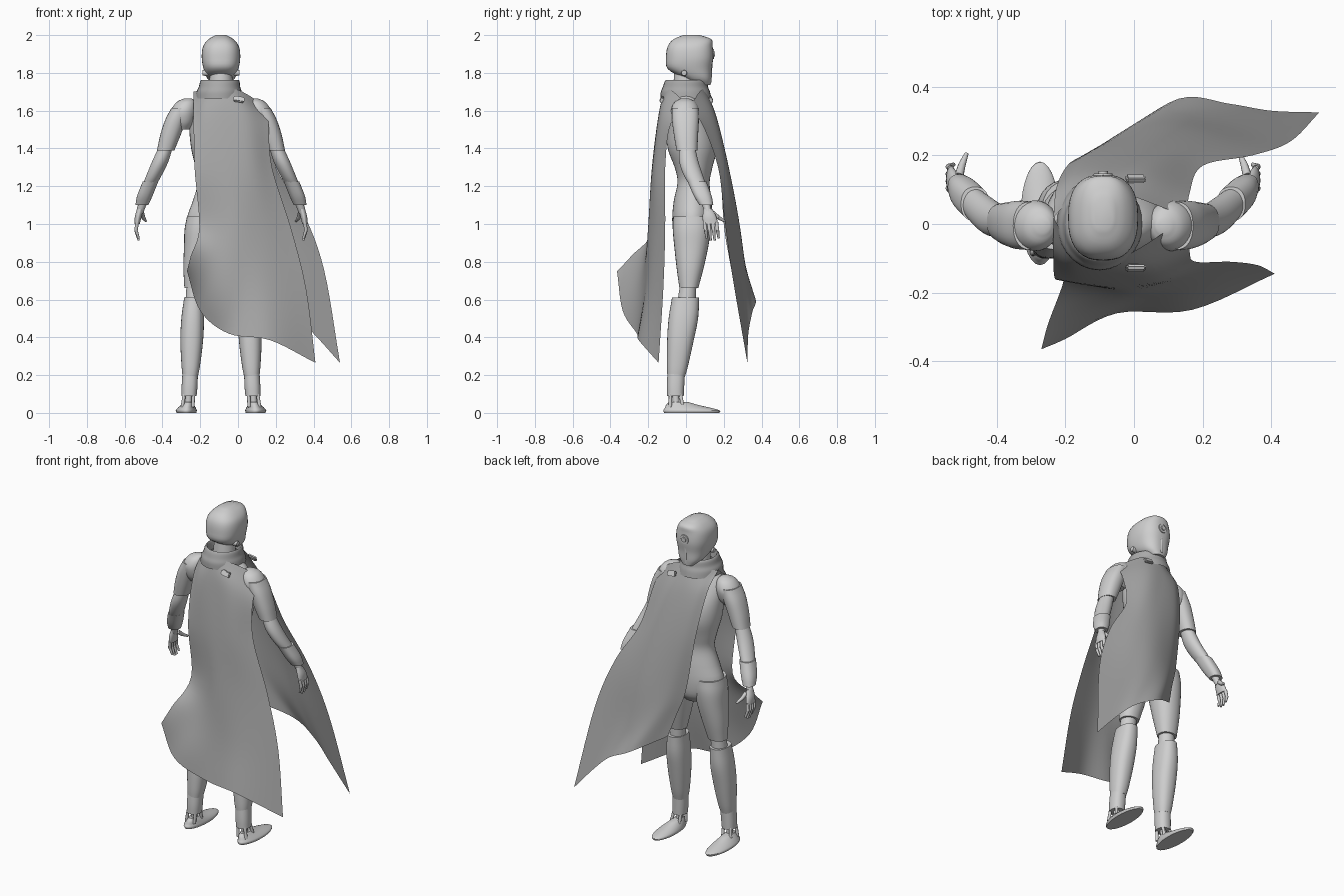
import bpy, bmesh, math
from mathutils import Vector

CX = -0.09  # the figure's symmetry plane


def material(name, v):
    m = bpy.data.materials.new(name)
    m.diffuse_color = (v, v, v, 1)
    return m


SHELL = material("light grey shell", 0.62)
CLOTH = material("mid grey cloth", 0.40)


def spline(pts, per):
    """Catmull-Rom through tuples of any length."""
    out = []
    for i in range(len(pts) - 1):
        p1, p2 = Vector(pts[i]), Vector(pts[i + 1])
        p0 = Vector(pts[i - 1]) if i else p1 * 2 - p2
        p3 = Vector(pts[i + 2]) if i + 2 < len(pts) else p2 * 2 - p1
        for k in range(per):
            t = k / per
            out.append(0.5 * (2 * p1 + (p2 - p0) * t + (2 * p0 - 5 * p1 + 4 * p2 - p3) * t * t
                              + (3 * p1 - p0 - 3 * p2 + p3) * t ** 3))
    out.append(Vector(pts[-1]))
    return out


def finish(name, bm, mat, mirror=False, x=CX, angle=40):
    bmesh.ops.recalc_face_normals(bm, faces=bm.faces)
    me = bpy.data.meshes.new(name)
    bm.to_mesh(me)
    bm.free()
    me.materials.append(mat)
    me.shade_smooth()
    me.set_sharp_from_angle(angle=math.radians(angle))
    ob = bpy.data.objects.new(name, me)
    ob.location.x = x
    bpy.context.collection.objects.link(ob)
    if mirror:
        ob.modifiers.new("mirror", "MIRROR")
    return ob


def loft(name, rings, mirror=False, mat=SHELL, segs=28, per=4, power=2.0, caps=True):
    """Skin of horizontal oval rings (x, y, z, radius x, radius y)."""
    bm = bmesh.new()
    rows = []
    for x, y, z, rx, ry in spline(rings, per):
        row = []
        for k in range(segs):
            a = 2 * math.pi * k / segs
            c, s = math.cos(a), math.sin(a)
            e = 2 / power
            row.append(bm.verts.new((x + rx * math.copysign(abs(c) ** e, c),
                                     y + ry * math.copysign(abs(s) ** e, s), z)))
        rows.append(row)
    for a, b in zip(rows, rows[1:]):
        for k in range(segs):
            bm.faces.new((a[k], a[(k + 1) % segs], b[(k + 1) % segs], b[k]))
    if caps:
        bm.faces.new(rows[0])
        bm.faces.new(rows[-1])
    return finish(name, bm, mat, mirror)


def rods(name, items, mirror=True, segs=12):
    """Tapered rods given as (start, end, start radius, end radius)."""
    bm = bmesh.new()
    for a, b, r1, r2 in items:
        a, b = Vector(a), Vector(b)
        m = (b - a).to_track_quat("Z", "Y").to_matrix().to_4x4()
        m.translation = (a + b) / 2
        bmesh.ops.create_cone(bm, cap_ends=True, segments=segs, radius1=r1, radius2=r2,
                              depth=(b - a).length, matrix=m)
    return finish(name, bm, SHELL, mirror)


def sheet(name, rows):
    """Cloth through rows of control points."""
    grid = [spline(r, 6) for r in rows]
    cols = [spline(c, 6) for c in zip(*grid)]
    bm = bmesh.new()
    v = [[bm.verts.new(p) for p in c] for c in cols]
    for a, b in zip(v, v[1:]):
        for k in range(len(a) - 1):
            bm.faces.new((a[k], b[k], b[k + 1], a[k + 1]))
    return finish(name, bm, CLOTH, x=0, angle=80)


# Helmet, face details and neck
loft("helmet", [(0, .088, 1.735, .04, .042), (0, .062, 1.77, .072, .072), (0, .02, 1.82, .092, .116),
                (0, .019, 1.88, .102, .125), (0, .022, 1.94, .095, .119), (0, .034, 1.978, .066, .1),
                (0, .03, 2.0, .028, .045)], power=2.5, segs=36)
loft("neck", [(0, -.01, 1.64, .07, .065), (0, 0, 1.8, .058, .062)])
rods("eye", [((0, .12, 1.9), (0, .147, 1.9), .032, .027), ((0, .12, 1.9), (0, .154, 1.9), .016, .014)],
     mirror=False, segs=24)
rods("mouth_ridge", [((0, .132, 1.865), (0, .126, 1.75), .009, .009)], mirror=False)
rods("ear_knob", [((.07, -.01, 1.8), (.097, -.01, 1.8), .017, .014)])

# Torso, running from shoulders to crotch
loft("torso", [(0, .0, 1.70, .06, .06), (0, 0, 1.665, .13, .075), (0, .005, 1.6, .17, .098),
               (0, .025, 1.5, .168, .125), (0, .033, 1.4, .158, .13), (0, .04, 1.3, .135, .1),
               (0, .04, 1.22, .122, .085), (0, .035, 1.12, .15, .1), (0, .033, 1.02, .18, .106),
               (0, .033, .93, .14, .095), (0, .03, .88, .06, .06)], segs=36)

# Arms
loft("shoulder", [(.2, -.005, 1.5, .03, .035), (.2, -.005, 1.54, .056, .062), (.197, -.005, 1.6, .067, .074),
                  (.185, -.005, 1.645, .05, .055), (.175, -.005, 1.665, .02, .02)], True)
loft("upper_arm", [(.212, -.005, 1.615, .05, .07), (.24, -.003, 1.55, .056, .071),
                   (.268, 0, 1.47, .054, .064), (.293, .005, 1.39, .046, .055)], True, power=2.3)
loft("forearm", [(.288, .005, 1.42, .036, .04), (.322, .015, 1.33, .043, .051), (.358, .042, 1.25, .04, .05),
                 (.39, .075, 1.185, .034, .04)], True)
loft("bracer", [(.373, .058, 1.225, .041, .05), (.403, .088, 1.15, .041, .047), (.419, .108, 1.1, .034, .037)],
     True, power=2.4)
rods("wrist", [((.415, .105, 1.11), (.431, .118, 1.06), .022, .019)])
loft("palm", [(.428, .116, 1.08, .016, .024), (.438, .124, 1.04, .018, .036), (.444, .13, 1.0, .014, .04)], True)
fingers = [((.42, .14, 1.06), (.412, .17, 1.035), .013, .011), ((.412, .17, 1.035), (.398, .205, 1.015), .011, .006)]
for k in range(4):
    y, d = .098 + .021 * k, .012 * (k in (1, 2))
    fingers += [((.444, y, 1.01), (.45, y + .006, .965), .010, .009),
                ((.45, y + .006, .967), (.436, y + .012, .925 - d), .009, .006)]
rods("fingers", fingers)

# Legs
loft("thigh", [(.095, .03, 1.04, .085, .098), (.103, .03, .97, .09, .1), (.112, .028, .88, .084, .09),
               (.126, .022, .77, .073, .072), (.138, .015, .66, .056, .05)], True, power=2.2)
loft("knee", [(.136, .014, .7, .045, .042), (.145, 0, .56, .045, .05)], True)
loft("shin_guard", [(.145, -.002, .61, .05, .072), (.15, -.014, .5, .06, .078), (.155, -.03, .38, .06, .07),
                    (.16, -.045, .25, .049, .056), (.163, -.052, .19, .04, .046)], True, power=2.3)
loft("ankle_cuff", [(.162, -.05, .24, .04, .046), (.166, -.055, .15, .042, .046),
                    (.169, -.056, .09, .04, .044)], True, power=2.3)
rods("ankle_struts", [((.17 + sx * .024, -.056 + sy * .026, .1), (.177 + sx * .028, -.05 + sy * .034, .03), .009, .009)
                      for sx in (-1, 1) for sy in (-1, 1)] + [((.17, -.056, .1), (.175, -.05, .02), .018, .02)])
loft("foot", [(.183, .03, 0, .052, .146), (.184, .03, .012, .056, .15), (.182, .015, .024, .05, .128),
              (.178, -.02, .042, .036, .085), (.176, -.04, .058, .024, .05)], True, per=3)

# Rolled collar
loft("collar", [(-.01, 0, 1.665, .125, .135), (-.01, -.003, 1.70, .12, .13), (-.008, -.003, 1.725, .11, .12),
                (-.006, 0, 1.755, .104, .112), (-.004, 0, 1.76, .094, .1), (-.004, 0, 1.71, .085, .09)],
     mat=CLOTH, caps=False)

# Cape: each sheet runs from the shoulder line to the hem, left to right
sheet("cape_face_side", [
    [(-.235, .02, 1.70), (-.18, .07, 1.71), (-.09, .11, 1.70), (0, .08, 1.71), (.155, .02, 1.62)],
    [(-.225, .11, 1.6), (-.17, .145, 1.58), (-.08, .16, 1.57), (.03, .15, 1.57), (.162, .09, 1.52)],
    [(-.19, .175, 1.34), (-.12, .205, 1.34), (0, .22, 1.33), (.1, .21, 1.33), (.2, .17, 1.3)],
    [(-.14, .2, 1.0), (-.05, .255, 1.0), (.08, .28, 1.02), (.2, .26, 1.04), (.345, .2, 1.06)],
    [(-.09, .225, .84), (.02, .3, .81), (.16, .315, .77), (.29, .29, .74), (.455, .24, .76)],
    [(-.05, .25, .71), (.13, .365, .61), (.28, .35, .53), (.4, .33, .42), (.54, .325, .265)]])
sheet("cape_back_side", [
    [(-.235, .02, 1.70), (-.18, -.07, 1.71), (-.09, -.115, 1.70), (0, -.08, 1.71), (.155, .02, 1.62)],
    [(-.235, -.1, 1.58), (-.17, -.135, 1.58), (-.06, -.145, 1.58), (.05, -.135, 1.57), (.162, -.08, 1.53)],
    [(-.23, -.16, 1.3), (-.14, -.175, 1.3), (-.03, -.18, 1.3), (.08, -.165, 1.3), (.18, -.11, 1.3)],
    [(-.205, -.165, .98), (-.1, -.19, .98), (0, -.2, .98), (.13, -.17, .98), (.28, -.11, .98)],
    [(-.25, -.29, .83), (-.14, -.245, .74), (0, -.22, .69), (.16, -.2, .66), (.36, -.12, .66)],
    [(-.27, -.365, .75), (-.2, -.335, .54), (-.05, -.26, .42), (.17, -.25, .385), (.41, -.145, .265)]])

# Clips pinning the cape below the collar
for side, y in (("back", -.128), ("face", .132)):
    bm = bmesh.new()
    bmesh.ops.create_cube(bm, size=1)
    bmesh.ops.scale(bm, vec=(.058, .016, .032), verts=bm.verts)
    bmesh.ops.bevel(bm, geom=bm.edges[:], offset=.005, segments=2, affect="EDGES")
    clip = finish("cape_clip_" + side, bm, SHELL, x=.005)
    clip.location.yz = y, 1.66
    clip.rotation_euler = (math.copysign(.45, y), .15, 0)
